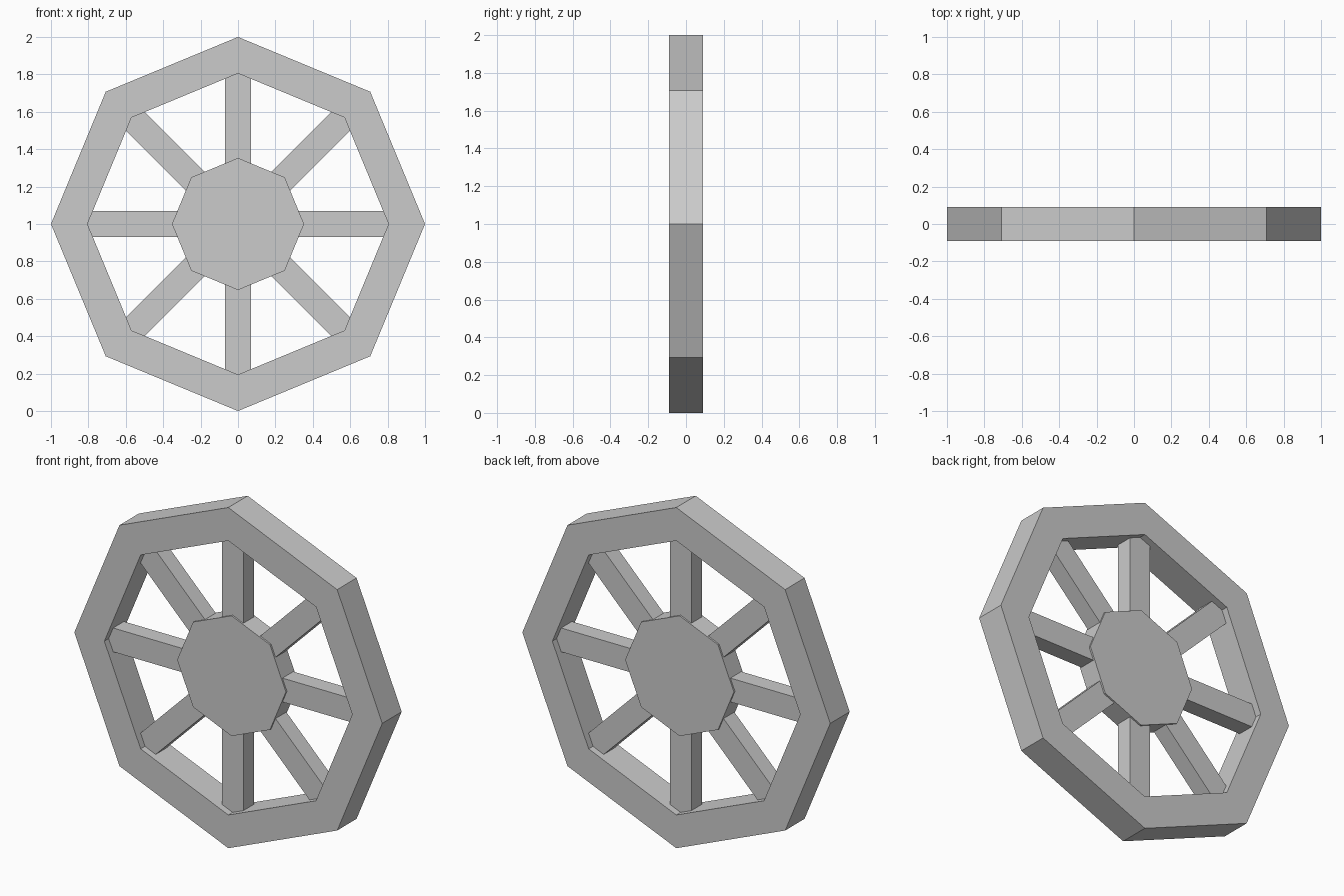
import bpy, bmesh
from math import cos, sin, pi
from mathutils import Matrix, Vector

if "Cube" in bpy.data.objects:
    bpy.data.objects.remove(bpy.data.objects["Cube"])

SIDES = 8
CENTRE = Vector((0, 0, 1))


def finish(name, bm):
    bmesh.ops.recalc_face_normals(bm, faces=bm.faces[:])
    mesh = bpy.data.meshes.new(name)
    bm.to_mesh(mesh)
    bm.free()
    obj = bpy.data.objects.new(name, mesh)
    obj.location = CENTRE
    bpy.context.collection.objects.link(obj)
    return obj


def ring(bm, radius, y):
    return [bm.verts.new((radius * cos(2 * pi * i / SIDES), y,
                          radius * sin(2 * pi * i / SIDES))) for i in range(SIDES)]


# Rim: rectangular section swept around an octagon
bm = bmesh.new()
loops = [ring(bm, r, y) for r, y in
         ((1.0, -0.09), (1.0, 0.09), (0.805, 0.09), (0.805, -0.09))]
for k in range(4):
    a, b = loops[k], loops[(k + 1) % 4]
    for i in range(SIDES):
        j = (i + 1) % SIDES
        bm.faces.new((a[i], a[j], b[j], b[i]))
finish("rim", bm)

# Hub: solid octagonal prism
bm = bmesh.new()
front, back = ring(bm, 0.353, -0.06), ring(bm, 0.353, 0.06)
bm.faces.new(front)
bm.faces.new(back)
for i in range(SIDES):
    j = (i + 1) % SIDES
    bm.faces.new((front[i], front[j], back[j], back[i]))
finish("hub", bm)

# Spokes: one bar per rim corner, ends buried in hub and rim
inner, outer = 0.25, 0.85
for i in range(SIDES):
    bm = bmesh.new()
    bmesh.ops.create_cube(bm, size=1, matrix=Matrix.Translation(
        ((inner + outer) / 2, 0, 0)) @ Matrix.Diagonal((outer - inner, 0.10, 0.14, 1)))
    spoke = finish(f"spoke_{i + 1}", bm)
    spoke.rotation_euler.y = 2 * pi * i / SIDES
